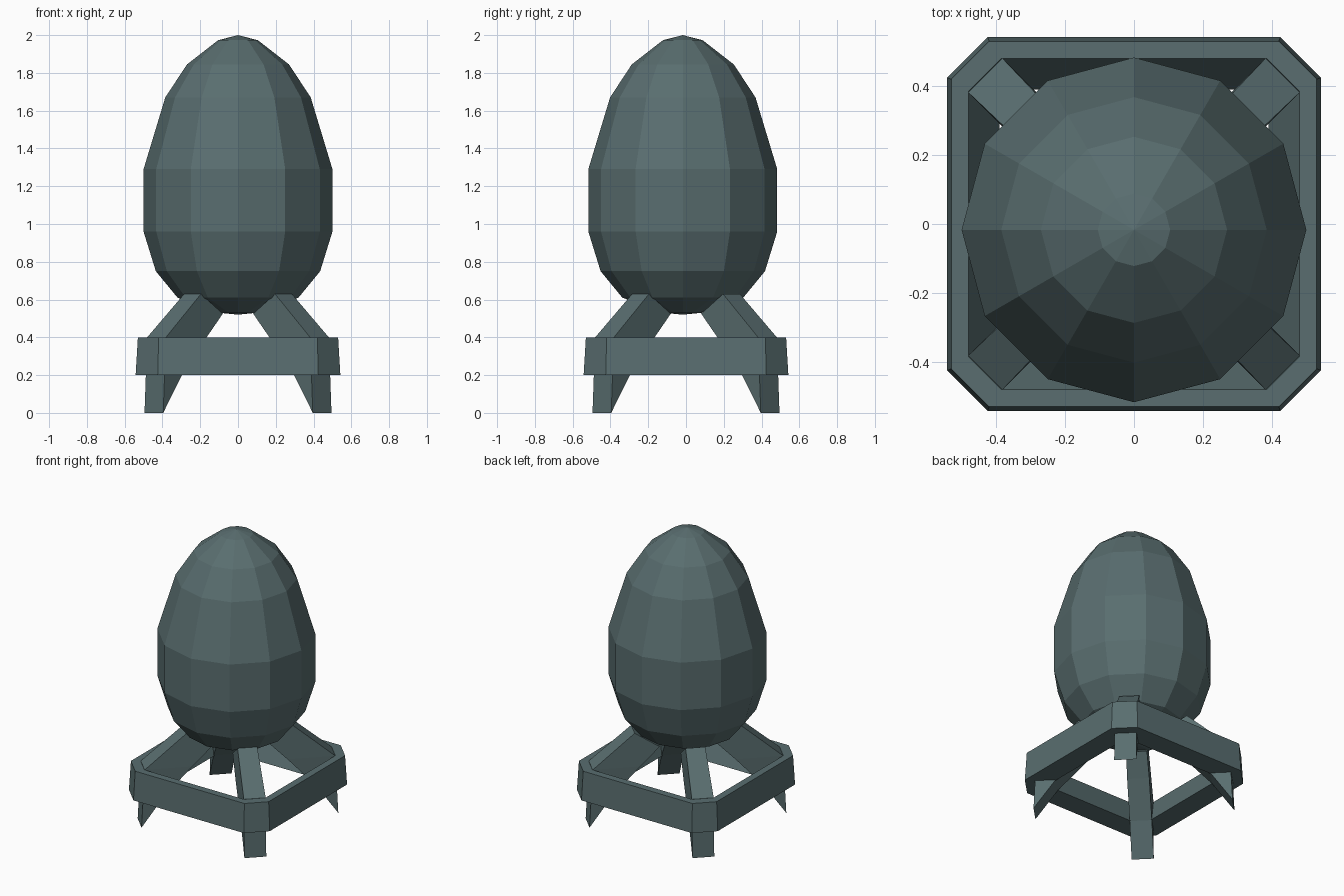
import bpy, bmesh, math

if "Cube" in bpy.data.objects:
    bpy.data.objects.remove(bpy.data.objects["Cube"])

mat = bpy.data.materials.new("dark_teal")
mat.diffuse_color = (0.10, 0.155, 0.16, 1)
mat.use_nodes = True
mat.node_tree.nodes["Principled BSDF"].inputs["Base Color"].default_value = mat.diffuse_color


def make(name, verts, faces):
    """Create a flat-shaded object from vertices and faces."""
    me = bpy.data.meshes.new(name)
    me.from_pydata(verts, [], faces)
    bm = bmesh.new()
    bm.from_mesh(me)
    bmesh.ops.recalc_face_normals(bm, faces=bm.faces)
    bm.to_mesh(me)
    bm.free()
    me.materials.append(mat)
    ob = bpy.data.objects.new(name, me)
    bpy.context.collection.objects.link(ob)
    return ob


def bridge(a, b, n):
    """Quads between two closed rings of n vertices starting at a and b."""
    return [(a + i, a + (i + 1) % n, b + (i + 1) % n, b + i) for i in range(n)]


# Egg body: twelve-sided lathe of a radius/height profile
N, EGG_Y = 12, -0.017
profile = [(0.10, 0.53), (0.32, 0.61), (0.435, 0.75), (0.50, 0.96), (0.50, 1.29),
           (0.385, 1.67), (0.27, 1.845), (0.105, 1.973)]
verts, faces = [], []
for r, z in profile:
    for i in range(N):
        a = math.tau * i / N
        verts.append((r * math.cos(a), EGG_Y + r * math.sin(a), z))
for k in range(len(profile) - 1):
    faces += bridge(k * N, (k + 1) * N, N)
bottom, top = len(verts), len(verts) + 1
verts += [(0, EGG_Y, 0.52), (0, EGG_Y, 2.0)]
last = (len(profile) - 1) * N
for i in range(N):
    j = (i + 1) % N
    faces += [(bottom, j, i), (top, last + i, last + j)]
make("egg_body", verts, faces)

# Frame: square ring with cut corners, sloped on its inner side
# (half width, corner start, height) of the four cross-section corners
section = [(0.542, 0.425, 0.2), (0.53, 0.42, 0.4), (0.48, 0.385, 0.4), (0.39, 0.325, 0.2)]
verts, faces = [], []
for h, c, z in section:
    verts += [(h, -c, z), (h, c, z), (c, h, z), (-c, h, z),
              (-h, c, z), (-h, -c, z), (-c, -h, z), (c, -h, z)]
for k in range(4):
    faces += bridge(k * 8, ((k + 1) % 4) * 8, 8)
make("support_frame", verts, faces)

# Legs: bent wedges on the diagonals, (radius, height, half width)
leg = [(0.63, 0.0, 0.07), (0.61, 0.4, 0.07), (0.34, 0.63, 0.063),
       (0.18, 0.525, 0.066), (0.305, 0.4, 0.07), (0.49, 0.2, 0.07)]
for name, deg in (("back_right_leg", 45), ("back_left_leg", 135),
                  ("front_left_leg", 225), ("front_right_leg", 315)):
    ca, sa = math.cos(math.radians(deg)), math.sin(math.radians(deg))
    verts = [(r * ca - s * w * sa, r * sa + s * w * ca, z)
             for s in (-1, 1) for r, z, w in leg]
    n = len(leg)
    # side caps are split at the bend so they stay clean
    caps = [(0, 1, 4, 5), (1, 2, 3, 4)]
    faces = bridge(0, n, n) + caps + [tuple(i + n for i in f[::-1]) for f in caps]
    make(name, verts, faces)
